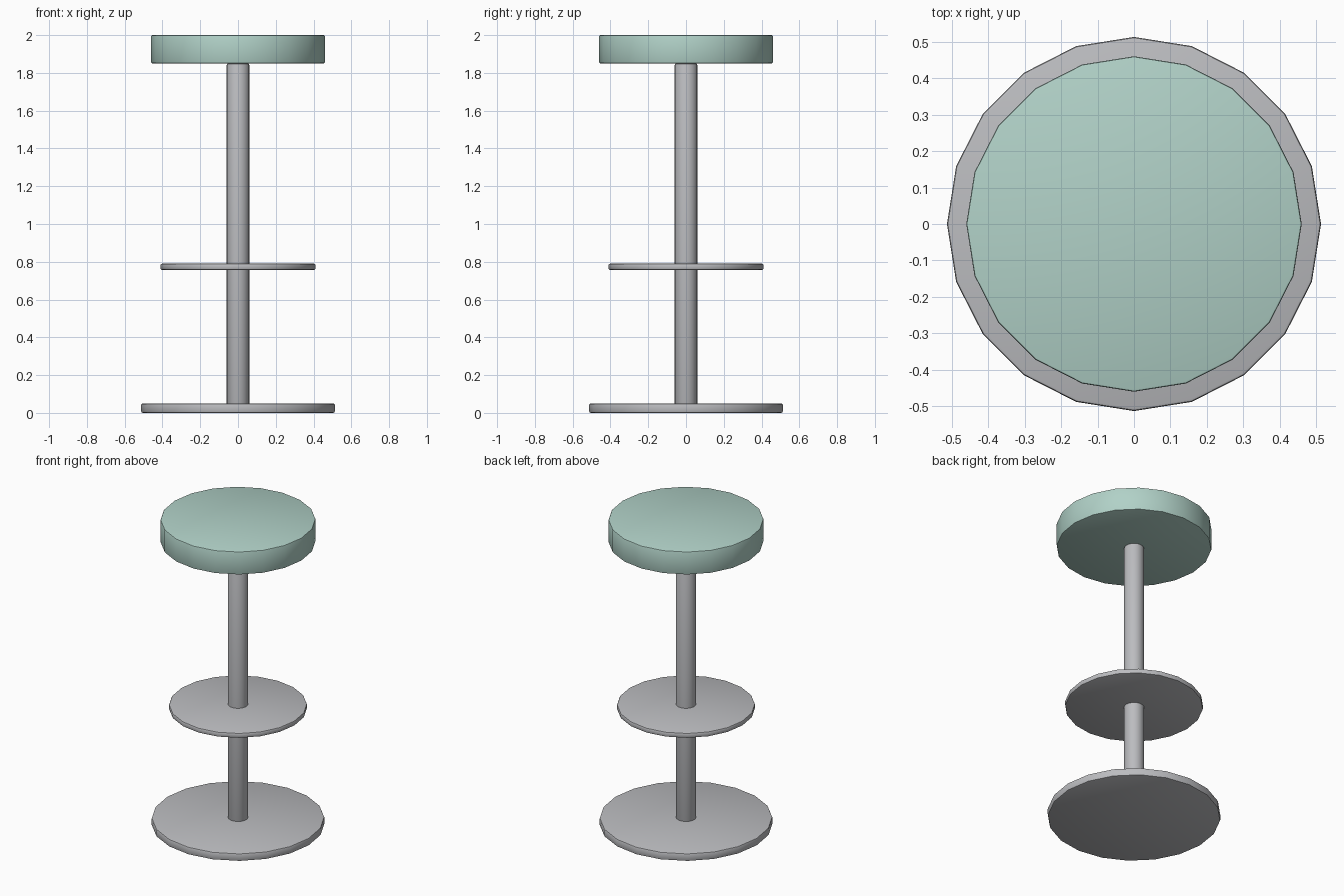
import bpy
import math

old = bpy.data.objects.get("Cube")
if old:
    bpy.data.objects.remove(old, do_unlink=True)


def make_material(name, color):
    mat = bpy.data.materials.new(name)
    mat.use_nodes = True
    mat.diffuse_color = color
    mat.node_tree.nodes["Principled BSDF"].inputs["Base Color"].default_value = color
    return mat


def make_disc(name, radius, bottom, top, bevel, mat):
    """Twenty-sided cylinder with softened rims."""
    bpy.ops.mesh.primitive_cylinder_add(
        vertices=20, radius=radius, depth=top - bottom,
        location=(0, 0, (top + bottom) / 2))
    obj = bpy.context.object
    obj.name = name
    obj.data.materials.append(mat)
    mod = obj.modifiers.new("rim_bevel", 'BEVEL')
    mod.width = bevel
    mod.segments = 2
    mod.limit_method = 'ANGLE'
    mod.angle_limit = math.radians(40)
    bpy.ops.object.modifier_apply(modifier=mod.name)
    bpy.ops.object.shade_smooth_by_angle(angle=math.radians(35))
    return obj


metal = make_material("brushed_grey_metal", (0.50, 0.505, 0.525, 1))
padding = make_material("pale_green_padding", (0.44, 0.64, 0.575, 1))

# Base, column, footrest and seat stacked on one axis
make_disc("base", 0.513, 0.0, 0.05, 0.008, metal)
make_disc("column", 0.06, 0.03, 1.85, 0.008, metal)
make_disc("footrest", 0.41, 0.757, 0.79, 0.008, metal)
make_disc("seat", 0.46, 1.85, 2.0, 0.006, padding)
